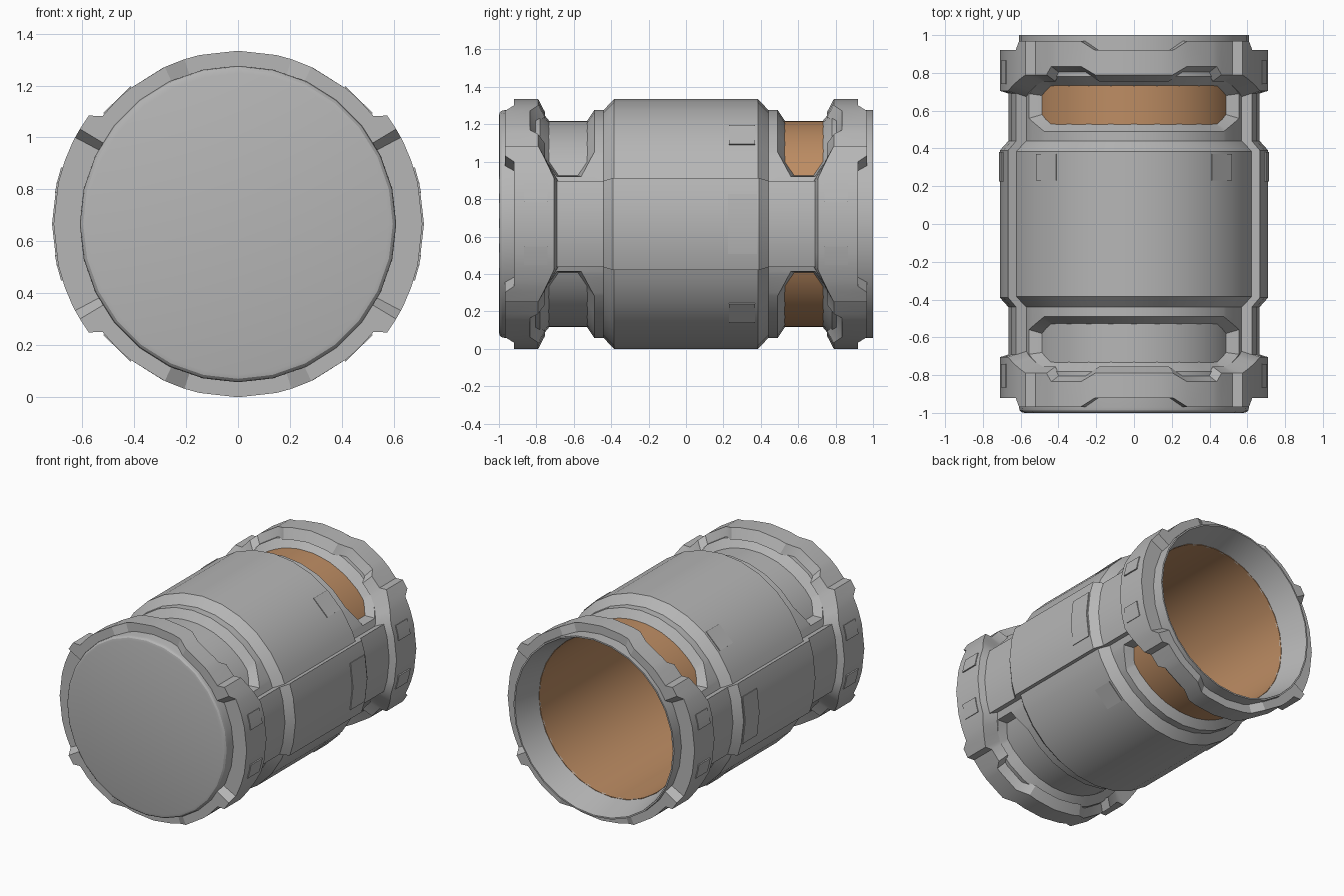
import bpy
import bmesh
import math

if "Cube" in bpy.data.objects:
    bpy.data.objects.remove(bpy.data.objects["Cube"])

CZ = 0.667                 # height of the barrel axis
STEP = 360 / 28            # main facet angle


def material(name, rgb):
    m = bpy.data.materials.new(name)
    m.diffuse_color = (*rgb, 1)
    m.use_nodes = True
    m.node_tree.nodes["Principled BSDF"].inputs["Base Color"].default_value = m.diffuse_color
    return m


GREY = material("grey_metal", (0.47, 0.47, 0.47))
COPPER = material("copper_lining", (0.51, 0.265, 0.125))


def interp(t, pts):
    """Piecewise linear value through (angle, value) pairs."""
    if t <= pts[0][0]:
        return pts[0][1]
    for (a, u), (b, v) in zip(pts, pts[1:]):
        if t <= b:
            return u + (v - u) * (t - a) / (b - a)
    return pts[-1][1]


def angles(lo, hi, extra=()):
    """Facet angles in a range, plus breakpoints; near-duplicates dropped."""
    breaks = {lo, hi, *[e for e in extra if lo < e < hi]}
    regular = [i * STEP for i in range(29)]
    regular = [a for a in regular if lo < a < hi
               and all(abs(a - b) > 1 for b in breaks)]
    return sorted([*breaks, *regular])


def loft(name, columns, mirror="", mat=GREY, keep=None):
    """Skin columns of (angle, [(radius, y), ...]) around the y axis."""
    bm = bmesh.new()
    grid = []
    for t, prof in columns:
        c, s = math.cos(math.radians(t)), math.sin(math.radians(t))
        grid.append([bm.verts.new((r * c, y, r * s)) for r, y in prof])
    for i in range(len(grid) - 1):
        for j in range(len(grid[i]) - 1):
            if keep is None or keep(columns[i][0], j):
                bm.faces.new((grid[i][j], grid[i][j + 1],
                              grid[i + 1][j + 1], grid[i + 1][j]))
    bmesh.ops.remove_doubles(bm, verts=bm.verts, dist=0.0003)
    me = bpy.data.meshes.new(name)
    bm.to_mesh(me)
    bm.free()
    me.materials.append(mat)
    ob = bpy.data.objects.new(name, me)
    ob.location = (0, 0, CZ)
    bpy.context.collection.objects.link(ob)
    bpy.ops.object.select_all(action='DESELECT')
    ob.select_set(True)
    bpy.context.view_layer.objects.active = ob
    bpy.ops.object.shade_smooth_by_angle(angle=math.radians(28))
    if mirror:
        mod = ob.modifiers.new("mirror", 'MIRROR')
        for k, axis in enumerate("xyz"):
            mod.use_axis[k] = axis in mirror
    return ob


def revolve(name, prof, mat=GREY, segs=28):
    return loft(name, [(i * 360 / segs, prof) for i in range(segs + 1)], mat=mat)


def plate(name, t0, t1, y0, y1, r, mirror):
    """Thin raised rectangle following the curved skin."""
    def prof(d):
        return [(r - 0.02, y0), (r - d, y0), (r - d, y1), (r - 0.02, y1)]
    cols = [(t, prof(0)) for t in angles(t0, t1)]
    cols.append((t1, prof(0.02)))
    if t0 > 0:
        cols.insert(0, (t0, prof(0.02)))
    loft(name, cols, mirror)


# main barrel shell (upper and lower halves)
loft("barrel_shell",
     [(t, [(0.667, 0), (0.667, 0.385), (0.61, 0.44), (0.61, 0.46)])
      for t in angles(15, 90)], "xyz")

# raised side panels with arms running to the end flanges
PANEL = [(0.71, 0), (0.71, 0.39), (0.665, 0.44), (0.665, 0.71)]
side = [(t, PANEL) for t in angles(0, 20.3)]
side.append((20.3, [(r - 0.065, y) for r, y in PANEL]))
loft("side_panel", side, "xyz")


# end collars with chamfered octagonal windows
def collar(t):
    lo = interp(t, [(24.5, 0.56), (39, 0.49)])
    hi = interp(t, [(24.5, 0.69), (39, 0.78)])
    r = interp(t, [(24.5, 0.61), (28, 0.55)])
    lo_in = interp(t, [(24.5, 0.56), (28, 0.58), (37, 0.53)])
    hi_in = interp(t, [(24.5, 0.69), (28, 0.68), (37, 0.73)])
    return [(0.61, 0.44), (0.61, lo), (r, lo_in), (r, hi_in),
            (0.61, hi), (0.61, 0.82)]


loft("window_collar",
     [(t, collar(t)) for t in angles(15, 90, (24.5, 28, 37, 39))], "xyz",
     keep=lambda t, j: j != 2 or t < 27.9)


# stepped flanges at both ends
def flange(t):
    r = interp(t, [(36, 0.71), (38.5, 0.667)])
    out = interp(t, [(28, 0.92), (31, 0.968), (65, 0.968), (72, 0.92)])
    inn = interp(t, [(20, 0.705), (36, 0.79), (46, 0.79), (49, 0.835),
                     (65, 0.835), (72, 0.79)])
    return [(0.6, inn - 0.035), (r, inn), (r, out), (0.6, out)]


loft("end_flange",
     [(t, flange(t)) for t in
      angles(0, 90, (20, 28, 31, 36, 38.5, 46, 49, 65, 72))], "xyz")

# closed front lid with rounded edge, and the plug behind the front windows
revolve("front_lid", [(0, -1), (0.58, -1), (0.596, -0.996), (0.605, -0.987),
                      (0.609, -0.97), (0.61, -0.78)])
revolve("front_plug", [(0.552, -0.82), (0.552, -0.45)], segs=56)

# open back rim with a funnel lip
revolve("back_rim", [(0.61, 0.8), (0.61, 1), (0.6, 1), (0.548, 0.8)])

# copper lining, open at the back
revolve("inner_lining", [(0.552, -0.4), (0.552, 0.81), (0.546, 0.81),
                         (0.546, -0.44), (0, -0.44)], COPPER, 56)

# small surface plates
plate("side_plate", 0, 13, 0.225, 0.38, 0.716, "xz")
plate("shoulder_plate", 39.5, 52, 0.23, 0.37, 0.672, "xz")
plate("flange_plate", 9.7, 17.8, 0.74, 0.865, 0.715, "xyz")
